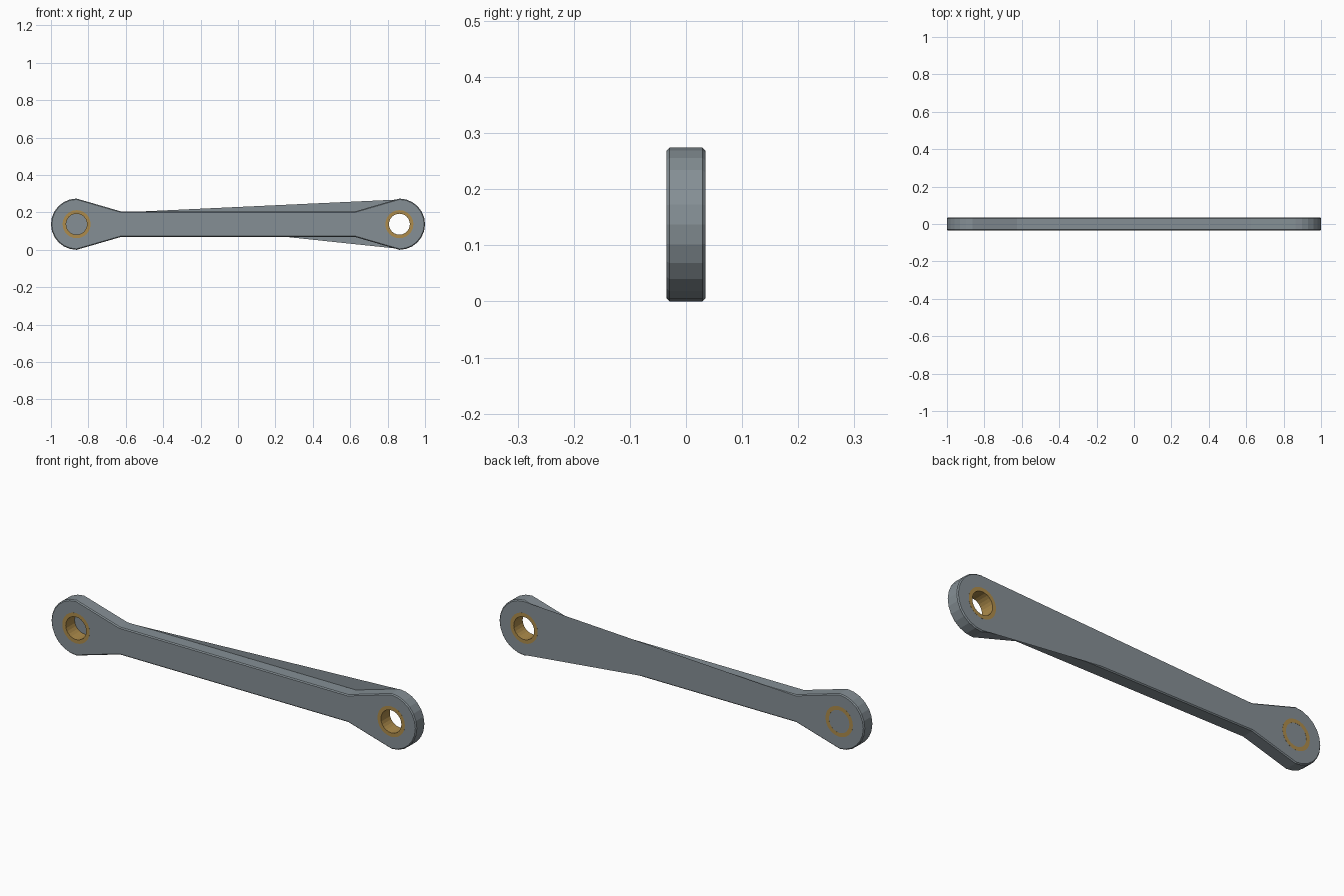
import bpy, bmesh, math
from mathutils import Vector

if "Cube" in bpy.data.objects:
    bpy.data.objects.remove(bpy.data.objects["Cube"])

CX, CZ, R = 0.863, 0.137, 0.137      # eye centres and radius
NECK, HALF = 0.625, 0.068            # where the shank starts, half its height
Y, BEV = 0.0345, 0.005               # half thickness, bevel
HOLE_OUT, HOLE_IN, SIDES = 0.075, 0.056, 24


def material(name, color):
    m = bpy.data.materials.new(name)
    m.diffuse_color = color
    m.use_nodes = True
    m.node_tree.nodes["Principled BSDF"].inputs["Base Color"].default_value = m.diffuse_color
    return m


def finish(name, bm, mat):
    me = bpy.data.meshes.new(name)
    bm.to_mesh(me)
    bm.free()
    me.materials.append(mat)
    ob = bpy.data.objects.new(name, me)
    bpy.context.collection.objects.link(ob)
    return ob


def arc(cx, r, start):
    return [(cx + r * math.cos(math.radians(start + a)),
             CZ + r * math.sin(math.radians(start + a))) for a in range(0, 181, 15)]


def outline(inset, web=False):
    r, h = R - inset, HALF - inset
    top = [(-NECK, CZ + h)] if web else [(NECK, CZ + h), (-NECK, CZ + h)]
    low = 0.21 if web else NECK
    return (arc(CX, r, -90) + top + arc(-CX, r, 90)
            + [(-NECK, CZ - h), (low, CZ - h)])


def circle(cx, r):
    return [(cx + r * math.cos(2 * math.pi * i / SIDES),
             CZ + r * math.sin(2 * math.pi * i / SIDES)) for i in range(SIDES)]


def add_loop(bm, pts, y):
    return [bm.verts.new((x, y, z)) for x, z in pts]


def bridge(bm, a, b):
    n = len(a)
    for i in range(n):
        j = (i + 1) % n
        bm.faces.new((a[i], a[j], b[j], b[i]))


def cap(bm, loops, sign):
    # flat face between an outline and its holes
    edges = []
    for lp in loops:
        for i, v in enumerate(lp):
            w = lp[(i + 1) % len(lp)]
            edges.append(bm.edges.get((v, w)) or bm.edges.new((v, w)))
    res = bmesh.ops.triangle_fill(bm, use_beauty=True, edges=edges,
                                  normal=Vector((0, sign, 0)))
    for f in res["geom"]:
        if isinstance(f, bmesh.types.BMFace):
            f.normal_update()
            if f.normal.y * sign < 0:
                f.normal_flip()


steel = material("steel", (0.235, 0.275, 0.30, 1))
bronze = material("bronze", (0.42, 0.26, 0.07, 1))

# link body: bevelled rim, front face with two holes
bm = bmesh.new()
rims = [add_loop(bm, outline(i), y) for i, y in
        ((BEV, -Y), (0, -Y + BEV), (0, Y - BEV), (BEV, Y))]
for a, b in zip(rims, rims[1:]):
    bridge(bm, a, b)
cap(bm, [rims[0]] + [add_loop(bm, circle(s * CX, HOLE_OUT), -Y) for s in (-1, 1)], -1)
finish("link_body", bm, steel)

# back plate: flares toward the right eye and closes the left eye
bm = bmesh.new()
cap(bm, [add_loop(bm, outline(BEV, True), Y),
         add_loop(bm, circle(CX, HOLE_OUT), Y)], 1)
finish("back_plate", bm, steel)

# bushings lining both eyes
for side, cx in (("left", -CX), ("right", CX)):
    bm = bmesh.new()
    e = Y + 0.0003
    loops = [add_loop(bm, circle(cx, r), y) for r, y in
             ((HOLE_OUT, -e), (HOLE_OUT, e), (HOLE_IN, e), (HOLE_IN, -e))]
    for i in range(4):
        bridge(bm, loops[i], loops[(i + 1) % 4])
    bmesh.ops.recalc_face_normals(bm, faces=bm.faces)
    finish(side + "_bushing", bm, bronze)
